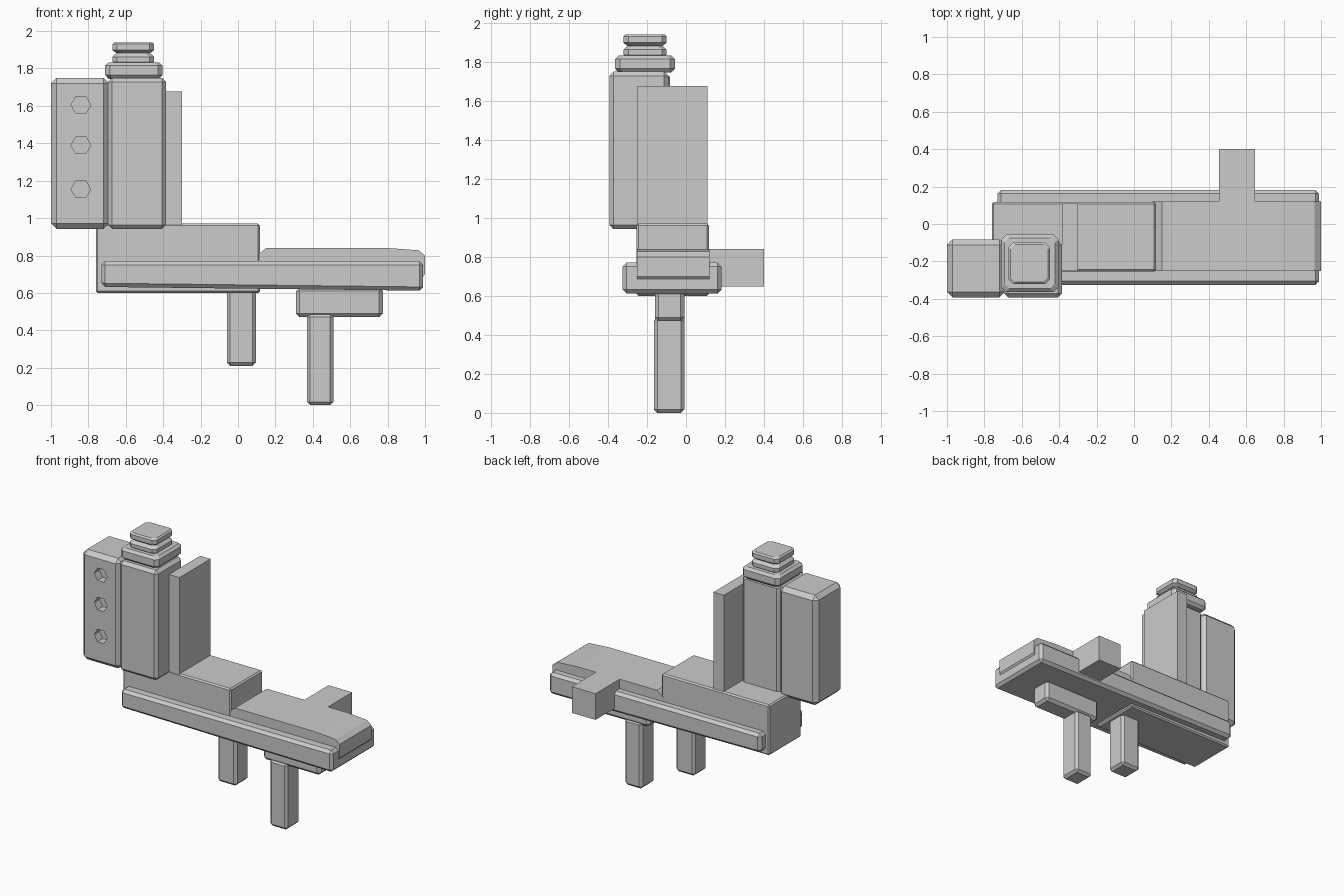
import bpy, bmesh, math
from mathutils import Matrix, Vector

if "Cube" in bpy.data.objects:
    bpy.data.objects.remove(bpy.data.objects["Cube"])


def make(name, bm):
    bmesh.ops.recalc_face_normals(bm, faces=bm.faces)
    mesh = bpy.data.meshes.new(name)
    bm.to_mesh(mesh)
    bm.free()
    ob = bpy.data.objects.new(name, mesh)
    bpy.context.collection.objects.link(ob)
    return ob


def block(name, x, y, z, bevel=0.0, edit=None):
    """Box from axis ranges, with optional corner shifts and chamfer."""
    bm = bmesh.new()
    bmesh.ops.create_cube(bm, size=1)
    for v in bm.verts:
        side = tuple(c > 0 for c in v.co)
        v.co = Vector((x[side[0]], y[side[1]], z[side[2]]))
        if edit:
            v.co += Vector(edit(*side))
    if bevel:
        bmesh.ops.bevel(bm, geom=bm.edges[:], offset=bevel, segments=1,
                        affect='EDGES', clamp_overlap=True)
    return make(name, bm)


def profile(name, pts, y):
    """Side outline in x and z, extruded along y."""
    bm = bmesh.new()
    face = bm.faces.new([bm.verts.new((px, y[0], pz)) for px, pz in pts])
    ext = bmesh.ops.extrude_face_region(bm, geom=[face])
    bmesh.ops.translate(bm, vec=(0, y[1] - y[0], 0),
                        verts=[g for g in ext['geom'] if isinstance(g, bmesh.types.BMVert)])
    return make(name, bm)


def square_stack(name, cx, cy, rings, chamfer=0.025):
    """Chamfered square rings (half size, z) joined into a turned-looking stack."""
    bm = bmesh.new()
    loops = []
    for h, z in rings:
        c = h - chamfer
        pts = [(h, -c), (h, c), (c, h), (-c, h), (-h, c), (-h, -c), (-c, -h), (c, -h)]
        loops.append([bm.verts.new((cx + a, cy + b, z)) for a, b in pts])
    for lo, hi in zip(loops, loops[1:]):
        for i in range(8):
            j = (i + 1) % 8
            bm.faces.new((lo[i], lo[j], hi[j], hi[i]))
    bm.faces.new(loops[0][::-1])
    bm.faces.new(loops[-1])
    return make(name, bm)


# Long base: lower rail, raised rear body, low front body and side stub
block("lower_rail", (-0.73, 0.99), (-0.325, 0.182), (0.612, 0.77), 0.02,
      lambda r, b, t: (0, 0, 0.02 if not (r or t) else 0))
block("rear_body", (-0.76, 0.118), (-0.253, 0.118), (0.60, 0.97), 0.01,
      lambda r, b, t: (0, 0, 0))
profile("front_body", [(0.10, 0.65), (0.96, 0.65), (1.0, 0.70), (1.0, 0.80),
                       (0.965, 0.828), (0.80, 0.84), (0.15, 0.84), (0.10, 0.80)],
        (-0.25, 0.12))
block("side_stub", (0.455, 0.648), (0.10, 0.40), (0.648, 0.84))

# Legs and the mount above the longer one
block("rear_leg", (-0.06, 0.095), (-0.16, -0.008), (0.21, 0.63), 0.018)
block("leg_mount", (0.31, 0.775), (-0.16, -0.008), (0.47, 0.63), 0.02)
block("front_leg", (0.368, 0.51), (-0.165, -0.008), (0.0, 0.49), 0.018)

# Upright plate, main column and drilled side box
block("upright_plate", (-0.385, -0.30), (-0.25, 0.11), (0.95, 1.677))
block("column", (-0.695, -0.385), (-0.393, -0.09), (0.942, 1.75), 0.022)
box = block("side_box", (-1.0, -0.69), (-0.393, -0.082), (0.942, 1.75), 0.03)

# Three hexagonal sockets cut in the side box
bm = bmesh.new()
for z in (1.155, 1.39, 1.605):
    m = Matrix.Translation((-0.84, -0.393, z)) @ Matrix.Rotation(math.pi / 2, 4, 'X') \
        @ Matrix.Rotation(math.pi / 6, 4, 'Z')
    bmesh.ops.create_cone(bm, cap_ends=True, segments=6, radius1=0.053,
                          radius2=0.053, depth=0.12, matrix=m)
cutter = make("socket_cutter", bm)
cutter.hide_render = True
mod = box.modifiers.new("sockets", 'BOOLEAN')
mod.operation = 'DIFFERENCE'
mod.solver = 'EXACT'
mod.object = cutter
bpy.context.view_layer.objects.active = box
bpy.ops.object.modifier_apply(modifier=mod.name)
bpy.data.objects.remove(cutter)

# Stepped cap with a waisted knob
square_stack("cap_base", -0.557, -0.21,
             [(0.135, 1.745), (0.153, 1.765), (0.153, 1.815), (0.135, 1.832)])
square_stack("cap_knob", -0.56, -0.21,
             [(0.105, 1.825), (0.111, 1.84), (0.111, 1.862), (0.09, 1.882),
              (0.111, 1.898), (0.111, 1.93), (0.10, 1.94)])
